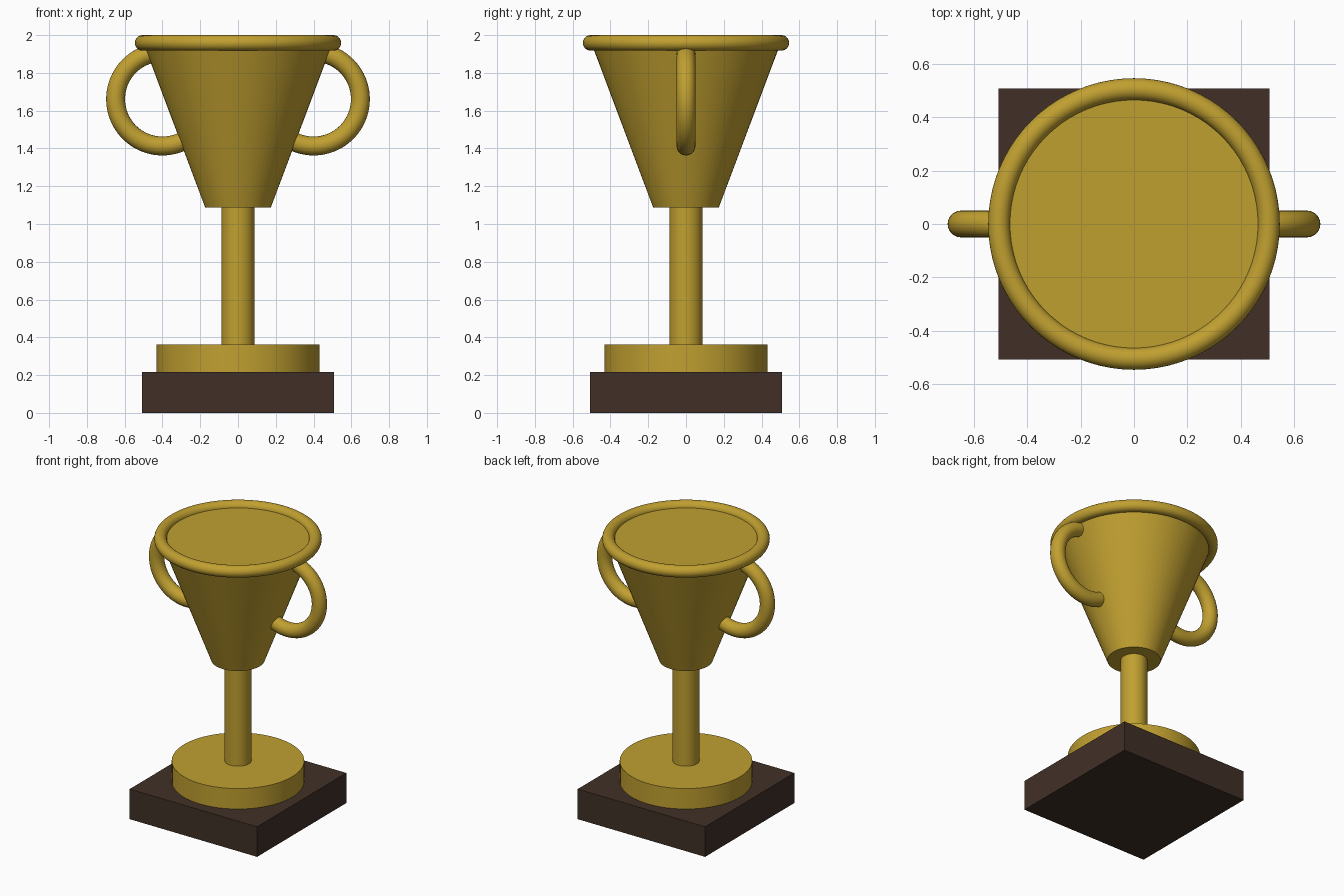
import bpy
import math

cube = bpy.data.objects.get("Cube")
if cube:
    bpy.data.objects.remove(cube, do_unlink=True)


def make_material(name, rgb):
    mat = bpy.data.materials.new(name)
    mat.use_nodes = True
    color = (*rgb, 1.0)
    mat.diffuse_color = color
    mat.node_tree.nodes["Principled BSDF"].inputs["Base Color"].default_value = color
    return mat


gold = make_material("gold", (0.53, 0.35, 0.03))
dark_wood = make_material("dark wood", (0.053, 0.030, 0.020))


def finish(name, mat, smooth=True):
    obj = bpy.context.object
    obj.name = name
    obj.data.materials.append(mat)
    if smooth:
        bpy.ops.object.shade_smooth_by_angle(angle=math.radians(40))
    return obj


def round_part(name, r_bottom, r_top, z0, z1):
    bpy.ops.mesh.primitive_cone_add(vertices=64, radius1=r_bottom, radius2=r_top,
                                    depth=z1 - z0, location=(0, 0, (z0 + z1) / 2))
    return finish(name, gold)


def ring(name, major, minor, location, tilt=0.0):
    bpy.ops.mesh.primitive_torus_add(major_radius=major, minor_radius=minor,
                                     major_segments=80, minor_segments=24,
                                     location=location, rotation=(tilt, 0, 0))
    return finish(name, gold)


# Square wooden plinth
bpy.ops.mesh.primitive_cube_add(size=1, location=(0, 0, 0.108))
plinth = finish("plinth", dark_wood, smooth=False)
plinth.scale = (1.014, 1.014, 0.216)

# Foot, stem and closed tapering cup
round_part("foot", 0.432, 0.432, 0.216, 0.363)
round_part("stem", 0.087, 0.087, 0.363, 1.09)
round_part("cup", 0.174, 0.503, 1.088, 1.963)

# Rolled rim and the two ring handles that sink into the cup
ring("rim", 0.505, 0.041, (0, 0, 1.959))
for side, x in (("left", 0.4), ("right", -0.4)):
    ring(side + "_handle", 0.248, 0.05, (x, 0, 1.661), math.pi / 2)
